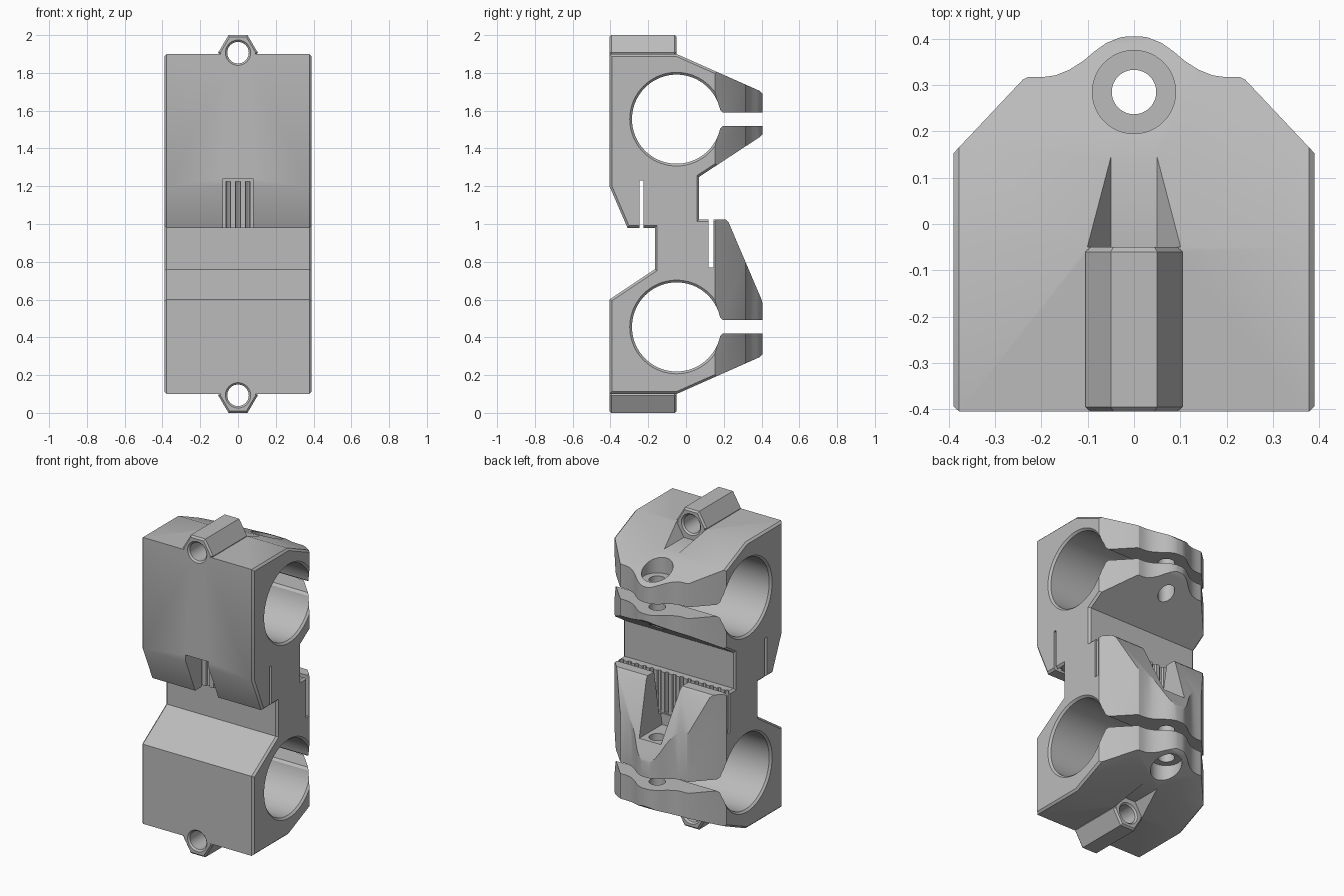
import bpy, bmesh, math
from mathutils import Vector

cube = bpy.data.objects.get("Cube")
if cube:
    bpy.data.objects.remove(cube, do_unlink=True)

grey = bpy.data.materials.new("plain_grey")
grey.use_nodes = True
grey.diffuse_color = (0.5, 0.5, 0.5, 1)
grey.node_tree.nodes["Principled BSDF"].inputs["Base Color"].default_value = (0.5, 0.5, 0.5, 1)


def place(axis, a, b, t):
    return Vector({'x': (t, a, b), 'y': (a, t, b), 'z': (a, b, t)}[axis])


def finish(bm, name):
    bmesh.ops.recalc_face_normals(bm, faces=bm.faces)
    mesh = bpy.data.meshes.new(name)
    bm.to_mesh(mesh)
    bm.free()
    mesh.materials.append(grey)
    ob = bpy.data.objects.new(name, mesh)
    bpy.context.collection.objects.link(ob)
    return ob


def loft(name, axis, rings, chamfer=0):
    """Skin a list of (points, position) sections along an axis."""
    bm = bmesh.new()
    loops = [[bm.verts.new(place(axis, a, b, t)) for a, b in pts] for pts, t in rings]
    n = len(loops[0])
    for lo, hi in zip(loops, loops[1:]):
        for i in range(n):
            j = (i + 1) % n
            bm.faces.new((lo[i], lo[j], hi[j], hi[i]))
    caps = [bm.faces.new(loops[0]), bm.faces.new(loops[-1])]
    if chamfer:
        bmesh.ops.recalc_face_normals(bm, faces=bm.faces)
        edges = [e for f in caps for e in f.edges]
        bmesh.ops.bevel(bm, geom=edges, offset=chamfer, segments=1,
                        profile=0.5, affect='EDGES')
    return finish(bm, name)


def prism(name, axis, pts, lo, hi, chamfer=0):
    return loft(name, axis, [(pts, lo), (pts, hi)], chamfer)


def circle(a, b, r, n=48):
    return [(a + r * math.cos(2 * math.pi * i / n), b + r * math.sin(2 * math.pi * i / n))
            for i in range(n)]


def rect(a0, a1, b0, b1):
    return [(a0, b0), (a1, b0), (a1, b1), (a0, b1)]


def flared_bore(axis, a, b, r, lo, hi, c=0.012, over=0.008, n=48):
    rings = [(r + c + over, lo - over), (r, lo + c), (r, hi - c), (r + c + over, hi + over)]
    return loft("bore_cutter", axis, [(circle(a, b, rad, n), t) for rad, t in rings])


def combine(target, other, operation='DIFFERENCE'):
    mod = target.modifiers.new("combine", 'BOOLEAN')
    mod.operation, mod.solver, mod.object = operation, 'EXACT', other
    bpy.context.view_layer.objects.active = target
    bpy.ops.object.modifier_apply(modifier=mod.name)
    bpy.data.objects.remove(other, do_unlink=True)


# Side profile of the double clamp
profile = [(-0.405, 0.1), (-0.05, 0.1), (0.39, 0.295), (0.405, 0.31), (0.405, 0.58),
           (0.4, 0.6), (0.225, 1.01), (0.21, 1.025), (0.07, 1.025), (0.07, 1.25),
           (0.39, 1.46), (0.405, 1.475), (0.405, 1.69), (0.39, 1.705),
           (-0.05, 1.9), (-0.405, 1.9), (-0.405, 1.2), (-0.31, 0.98),
           (-0.165, 0.98), (-0.165, 0.76), (-0.405, 0.6)]
body = prism("clamp_block", 'x', profile, -0.39, 0.39, 0.012)

# Plan outline: slanted rear corners and a rounded boss around the bolt
half = [(0.6, -0.07), (0.24, 0.312), (0.23, 0.317), (0.2, 0.317), (0.17, 0.321),
        (0.14, 0.333), (0.11, 0.352), (0.085, 0.373), (0.06, 0.391), (0.03, 0.403)]
outline = ([(0.6, -0.6)] + half + [(0, 0.407)]
           + [(-x, y) for x, y in reversed(half)] + [(-0.6, -0.6)])
combine(body, prism("plan_outline", 'z', outline, -0.2, 2.2), 'INTERSECT')


def hexagon(z):
    return [(0.05, z - 0.093), (0.105, z), (0.05, z + 0.093),
            (-0.05, z + 0.093), (-0.105, z), (-0.05, z - 0.093)]


# End lugs, their cable holes and the hexagonal relief behind them
for z in (0.093, 1.907):
    combine(body, prism("end_lug", 'y', hexagon(z), -0.405, -0.05, 0.01), 'UNION')
    combine(body, prism("lug_relief", 'y', hexagon(z), -0.05, 0.6))
    combine(body, flared_bore('y', 0, z, 0.057, -0.405, -0.05, 0.01))

# Tube bores and the clamping gaps
for z, gap in ((0.455, 0.457), (1.555, 1.555)):
    combine(body, flared_bore('x', -0.05, z, 0.236, -0.39, 0.39, n=72))
    combine(body, prism("clamp_gap", 'x', rect(0.05, 0.6, gap - 0.036, gap + 0.036), -0.6, 0.6))
    mouth = [(0.17, gap), (0.17, gap - 0.06), (0.2, gap - 0.03),
             (0.2, gap + 0.03), (0.17, gap + 0.06)]
    combine(body, prism("gap_mouth", 'x', mouth, -0.6, 0.6))

# Vertical bolt hole with head recesses
combine(body, prism("bolt_hole", 'z', circle(0, 0.285, 0.048), -0.2, 2.2))
for lo, hi in ((-0.2, 0.31), (1.69, 2.2)):
    combine(body, prism("head_recess", 'z', circle(0, 0.285, 0.09), lo, hi))

# Belt slots, front and rear
combine(body, prism("front_slot", 'x', rect(-0.245, -0.225, 0.9, 1.23), -0.6, 0.6))
combine(body, prism("rear_slot", 'x', rect(0.12, 0.146, 0.77, 1.1), -0.6, 0.6))

# Notches through the front flap and the rear jaw
combine(body, prism("front_notch", 'y', rect(-0.08, 0.08, 0.9, 1.24), -0.6, -0.23))
rear = [(-0.075, 0.7), (0.075, 0.7), (0.125, 1.06), (-0.125, 1.06)]
combine(body, prism("rear_notch", 'y', rear, 0.13, 0.6))

# Belt tooth grooves along the slots
for i in range(15):
    x = (i - 7) * 0.052
    for y, lo, hi in ((-0.222, 0.9, 1.225), (0.119, 0.775, 1.1)):
        combine(body, prism("tooth_groove", 'z', circle(x, y, 0.014, 8), lo, hi))

bpy.ops.object.select_all(action='DESELECT')
body.select_set(True)
bpy.context.view_layer.objects.active = body
bpy.ops.object.shade_smooth_by_angle(angle=math.radians(25))
